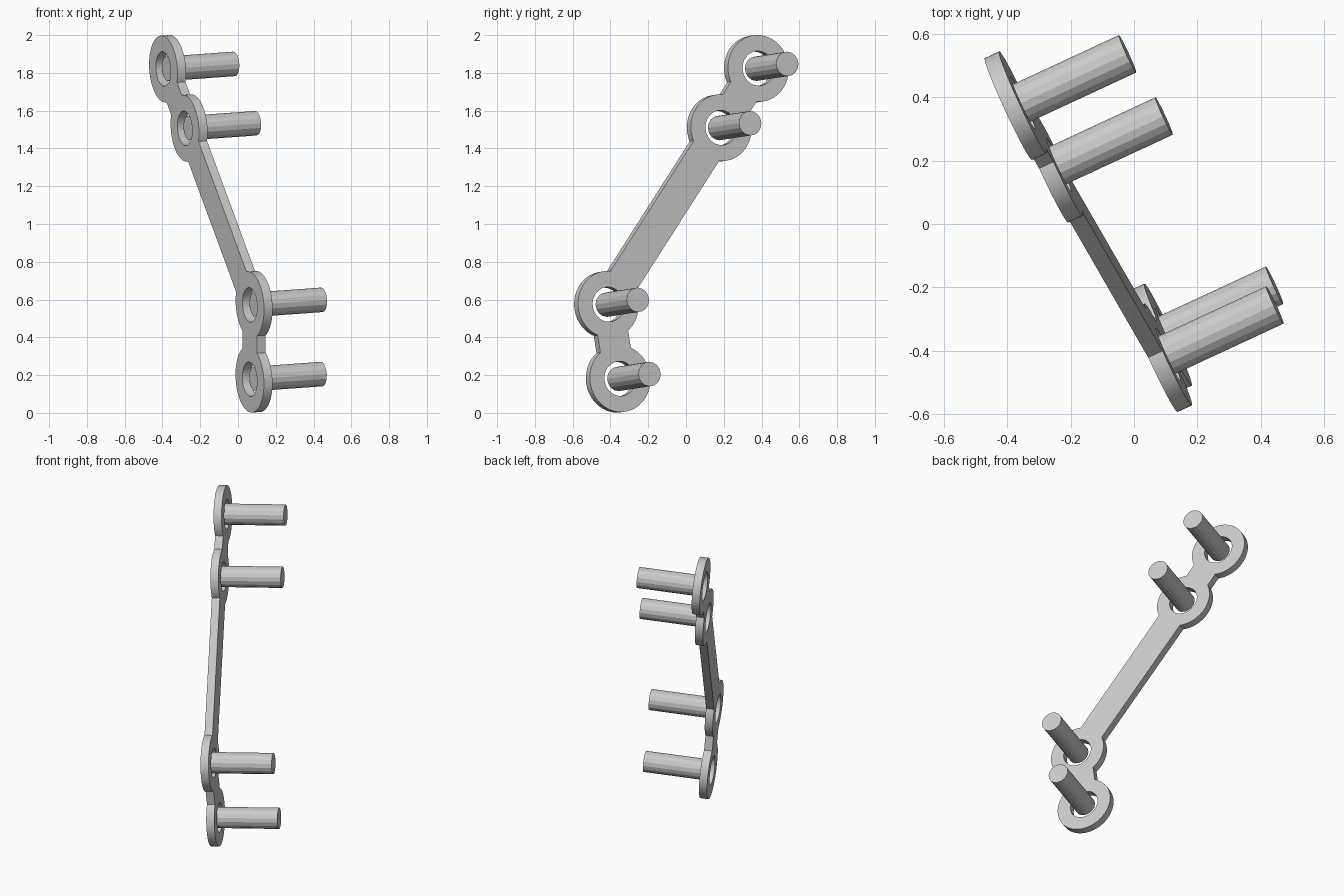
import bpy, bmesh
from math import asin, atan2, cos, sin, radians, tau
from mathutils import Matrix, Vector

cube = bpy.data.objects.get("Cube")
if cube:
    bpy.data.objects.remove(cube, do_unlink=True)

# Ring centres along the plate, top to bottom
CENTRES = [Vector(c) for c in (
    (-0.376, 0.371, 1.822), (-0.261, 0.175, 1.508),
    (0.088, -0.42, 0.573), (0.087, -0.358, 0.18))]
RING_R, HOLE_R, BAR_W, THICK = 0.177, 0.092, 0.18, 0.05
PIN_R, PIN_LEN = 0.065, 0.393

# Plate frame: local z is the direction the pins point
n = Vector((0.905, 0.42, 0.065)).normalized()
u = Vector((-n.y, n.x, 0)).normalized()
v = n.cross(u)
frame = Matrix((u, v, n)).transposed().to_4x4()
frame.translation = sum(CENTRES, Vector()) / len(CENTRES)
to_local = frame.inverted()
local = [(to_local @ c).to_2d() for c in CENTRES]


def arc(centre, radius, start, end, steps):
    return [centre + radius * Vector((cos(a), sin(a)))
            for a in (start + (end - start) * i / steps for i in range(steps + 1))]


def heading(a, b):
    return atan2(b.y - a.y, b.x - a.x)


def plate_outline():
    # Walk down one side of the chain and back up the other
    walk = local + local[-2:0:-1]
    half = asin(BAR_W / 2 / RING_R)
    points = []
    for i, c in enumerate(walk):
        start = heading(c, walk[i - 1]) + half
        sweep = (heading(c, walk[(i + 1) % len(walk)]) - half - start) % tau
        points += arc(c, RING_R, start, start + sweep, max(4, round(sweep / tau * 64)))
    return points


def add_spline(curve, points):
    spline = curve.splines.new('POLY')
    spline.points.add(len(points) - 1)
    for p, co in zip(spline.points, points):
        p.co = (co.x, co.y, 0, 1)
    spline.use_cyclic_u = True


# Flat plate with four holes
curve = bpy.data.curves.new("plate", 'CURVE')
curve.dimensions = '2D'
curve.fill_mode = 'BOTH'
curve.extrude = THICK / 2
add_spline(curve, plate_outline())
for c in local:
    add_spline(curve, arc(c, HOLE_R, 0, tau, 48)[:-1])
plate = bpy.data.objects.new("plate", curve)
bpy.context.collection.objects.link(plate)
plate.matrix_world = frame
bpy.ops.object.select_all(action='DESELECT')
plate.select_set(True)
bpy.context.view_layer.objects.active = plate
bpy.ops.object.convert(target='MESH')
plate = bpy.context.object
bm = bmesh.new()
bm.from_mesh(plate.data)
bmesh.ops.remove_doubles(bm, verts=bm.verts, dist=0.0001)
bmesh.ops.recalc_face_normals(bm, faces=bm.faces)
bm.to_mesh(plate.data)
bm.free()
bpy.ops.object.shade_smooth_by_angle(angle=radians(30))

# Faceted pins, each starting in the middle of its hole
for i, c in enumerate(CENTRES, 1):
    bpy.ops.mesh.primitive_cylinder_add(vertices=16, radius=PIN_R, depth=PIN_LEN)
    pin = bpy.context.object
    pin.name = f"pin_{i}"
    pin.matrix_world = Matrix.Translation(c + n * PIN_LEN / 2) @ frame.to_3x3().to_4x4()
